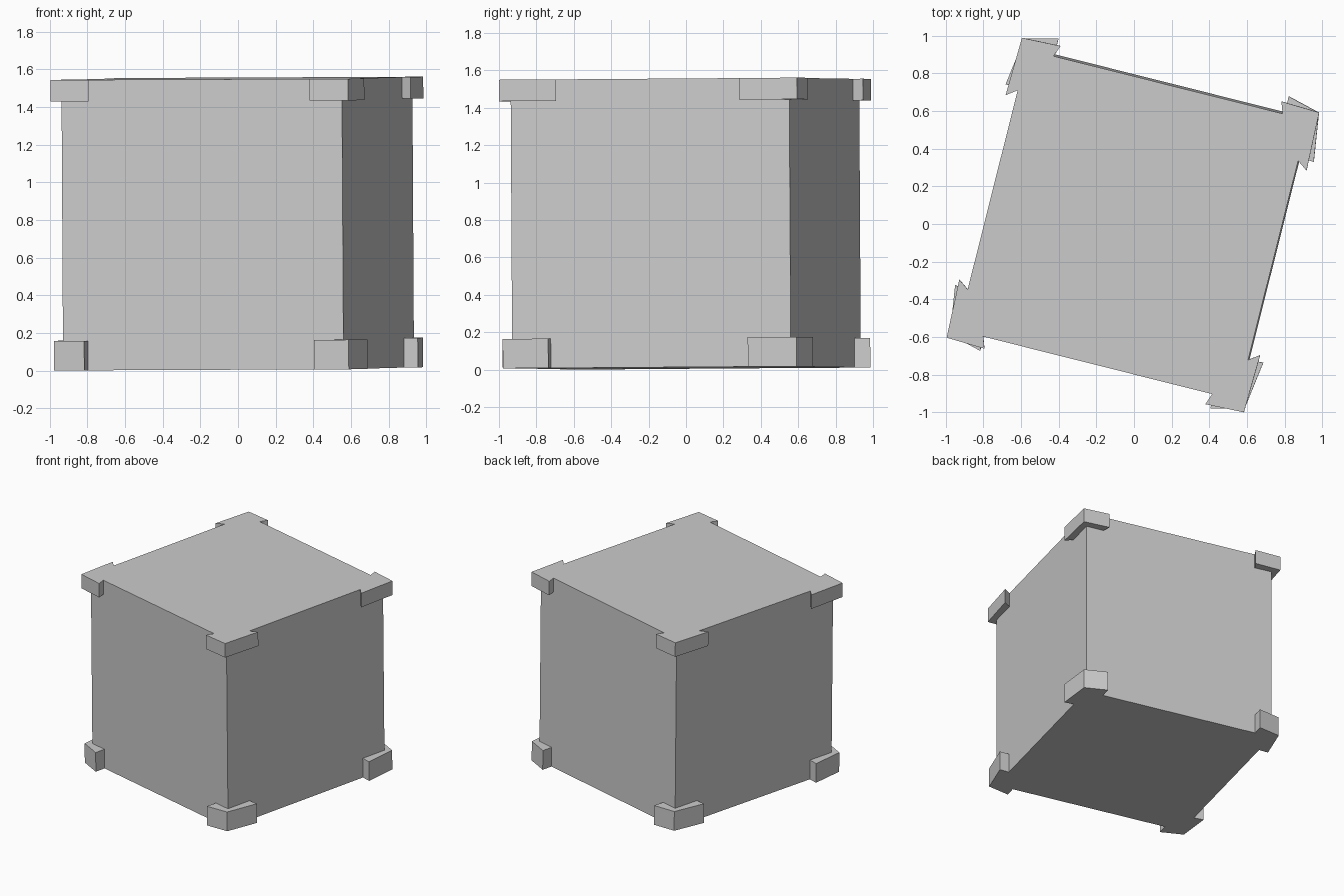
import bpy, math
from mathutils import Matrix

if "Cube" in bpy.data.objects:
    bpy.data.objects.remove(bpy.data.objects["Cube"])

H = 1.543      # crate height
B = 0.768      # half width of the body

# the whole model is turned about z and tilted very slightly
TURN = Matrix.Rotation(math.radians(-14.1), 4, 'Z')
TILT = Matrix(((1, 0, -.0057, .003), (0, 1, -.0057, .003),
               (.0057, .0057, 1, .009), (0, 0, 0, 1)))
PLACE = TILT @ TURN


def make(name, verts, faces):
    me = bpy.data.meshes.new(name)
    me.from_pydata(verts, [], faces)
    me.transform(PLACE)
    me.update()
    ob = bpy.data.objects.new(name, me)
    bpy.context.collection.objects.link(ob)
    return ob


# body
make("body",
     [(x, y, z) for z in (0, H) for x, y in ((-B, -B), (B, -B), (B, B), (-B, B))],
     [(3, 2, 1, 0), (4, 5, 6, 7)] + [(i, (i + 1) % 4, (i + 1) % 4 + 4, i + 4) for i in range(4)])


def bracket(name, outline, sx, sy, z0, z1):
    """L-shaped corner cap; the sides hidden against the body stay open."""
    pts = [(x * sx, y * sy) for x, y in outline]
    n = len(pts)
    verts = [(x, y, z) for z in (z0, z1) for x, y in pts]
    faces = [tuple(reversed(range(n))), tuple(range(n, 2 * n))]
    faces += [(i, i + 1, i + 1 + n, i + n) for i in range(n - 2)]
    if sx * sy < 0:
        faces = [tuple(reversed(f)) for f in faces]
    make(name, verts, faces)


# outlines run around the outside of one corner and end on the body corner
UPPER = [(B, .545), (.824, .505), (.814, .821), (.605, .829), (.627, B), (B, B)]
LOWER = [(B, .555), (.844, .550), (.807, .810), (.630, .855), (.632, B), (B, B)]

# corner brackets
for sx, side in ((-1, "left"), (1, "right")):
    for sy, end in ((-1, "front"), (1, "back")):
        bracket(f"upper_bracket_{end}_{side}", UPPER, sx, sy, H - .115, H)
        bracket(f"lower_bracket_{end}_{side}", LOWER, sx, sy, 0, .157)
